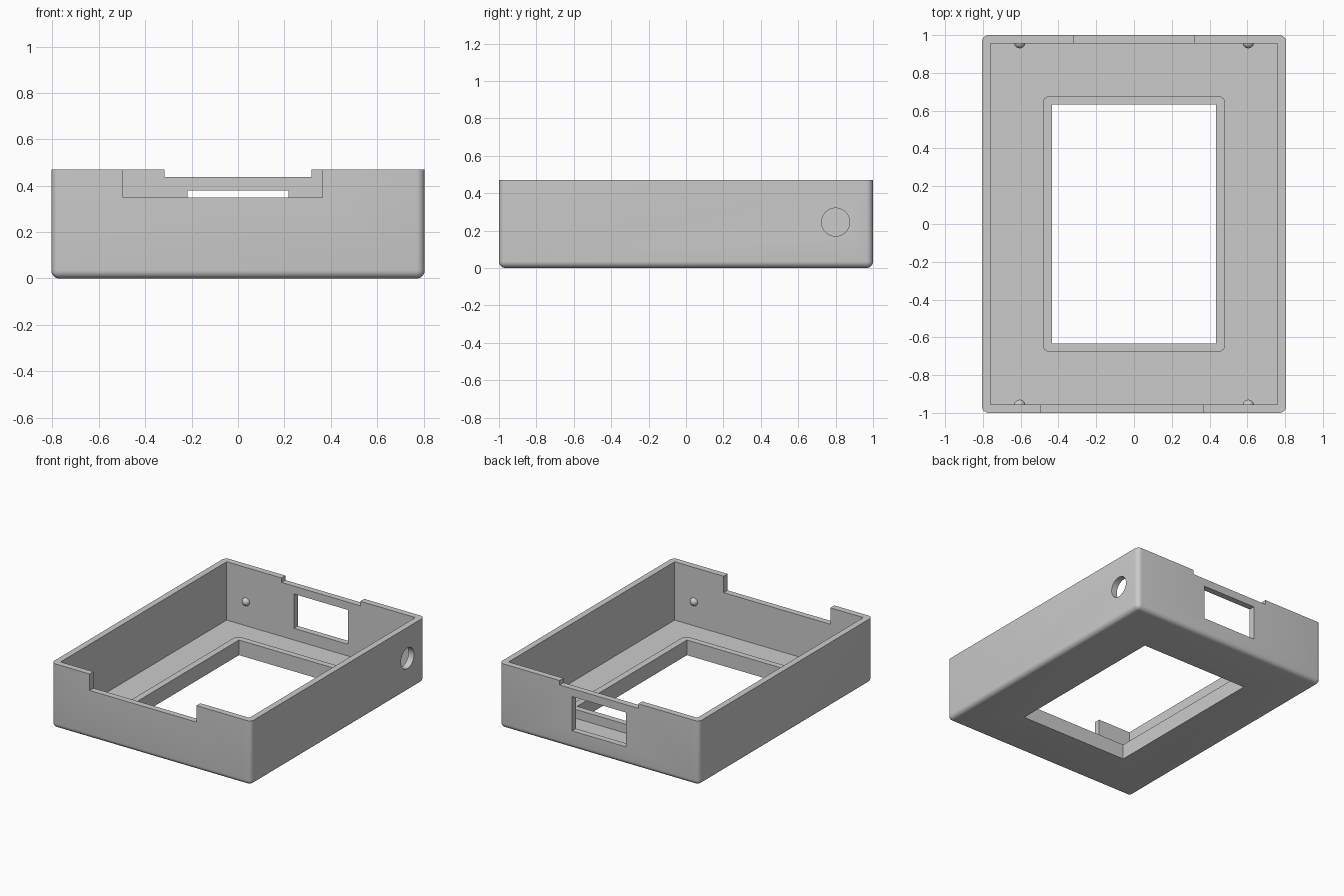
import bpy
import bmesh
from math import radians
from mathutils import Matrix, Vector

if "Cube" in bpy.data.objects:
    bpy.data.objects.remove(bpy.data.objects["Cube"], do_unlink=True)

grey = bpy.data.materials.new("light_grey_plastic")
grey.use_nodes = True
COLOUR = (0.6, 0.6, 0.6, 1)
grey.diffuse_color = COLOUR
grey.node_tree.nodes["Principled BSDF"].inputs["Base Color"].default_value = COLOUR

W, D, H = 0.805, 1.0, 0.47      # half width, half depth, height
WALL = 0.045
LIP_TOP = 0.11


def finish(name, bm):
    mesh = bpy.data.meshes.new(name)
    bm.to_mesh(mesh)
    bm.free()
    mesh.materials.append(grey)
    obj = bpy.data.objects.new(name, mesh)
    bpy.context.collection.objects.link(obj)
    return obj


def box(name, low, high, radius=0, round_bottom=False):
    """Box between two corners, with optional rounded upright and bottom edges."""
    low, high = Vector(low), Vector(high)
    bm = bmesh.new()
    bmesh.ops.create_cube(bm, size=1)
    bmesh.ops.scale(bm, vec=high - low, verts=bm.verts)
    bmesh.ops.translate(bm, vec=(low + high) / 2, verts=bm.verts)
    if radius:
        edges = []
        for e in bm.edges:
            a, b = e.verts
            upright = abs(a.co.z - b.co.z) > 0.001
            bottom = max(a.co.z, b.co.z) < low.z + 0.001
            if upright or (round_bottom and bottom):
                edges.append(e)
        bmesh.ops.bevel(bm, geom=edges, offset=radius, offset_type='OFFSET',
                        segments=6, profile=0.5, affect='EDGES')
    return finish(name, bm)


def select_only(obj):
    bpy.ops.object.select_all(action='DESELECT')
    obj.select_set(True)
    bpy.context.view_layer.objects.active = obj


def cut(obj, cutter):
    cutter.hide_render = True
    mod = obj.modifiers.new("cut", 'BOOLEAN')
    mod.operation = 'DIFFERENCE'
    mod.solver = 'EXACT'
    mod.object = cutter
    select_only(obj)
    bpy.ops.object.modifier_apply(modifier=mod.name)
    bpy.data.objects.remove(cutter, do_unlink=True)


def smooth(obj):
    select_only(obj)
    bpy.ops.object.shade_smooth_by_angle(angle=radians(30))


# Open tray with rounded outer edges
tray = box("case_shell", (-W, -D, 0), (W, D, H), 0.035, True)
cut(tray, box("cavity", (WALL - W, WALL - D, WALL), (W - WALL, D - WALL, 1)))

# Floor opening with a raised lip around it
lip = box("window_lip", (-0.482, -0.677, WALL), (0.482, 0.677, LIP_TOP), 0.035)
for part in (tray, lip):
    cut(part, box("floor_opening", (-0.435, -0.632, -0.1), (0.435, 0.632, 0.2)))

# Notches in the front and back rims, and the back port
cut(tray, box("front_notch", (-0.495, -1.1, 0.35), (0.365, -0.9, 0.6)))
cut(tray, box("back_notch", (-0.317, 0.9, 0.437), (0.317, 1.1, 0.6)))
cut(tray, box("back_port", (-0.217, 0.9, 0.13), (0.217, 1.1, 0.38)))

# Round hole through the left wall
bm = bmesh.new()
bmesh.ops.create_cone(bm, cap_ends=True, segments=48, radius1=0.075,
                      radius2=0.075, depth=0.2,
                      matrix=Matrix.Translation((W, 0.8, 0.245))
                      @ Matrix.Rotation(radians(90), 4, 'Y'))
cut(tray, finish("round_hole", bm))
smooth(tray)
smooth(lip)

# Snap bumps on the inner faces of the front and back walls
for y_side, y_name in ((-1, "front"), (1, "back")):
    for x_side, x_name in ((-1, "right"), (1, "left")):
        bm = bmesh.new()
        bmesh.ops.create_uvsphere(
            bm, u_segments=24, v_segments=12, radius=0.03,
            matrix=Matrix.Translation((x_side * 0.605, y_side * 0.96, 0.22)))
        smooth(finish(f"snap_bump_{y_name}_{x_name}", bm))
